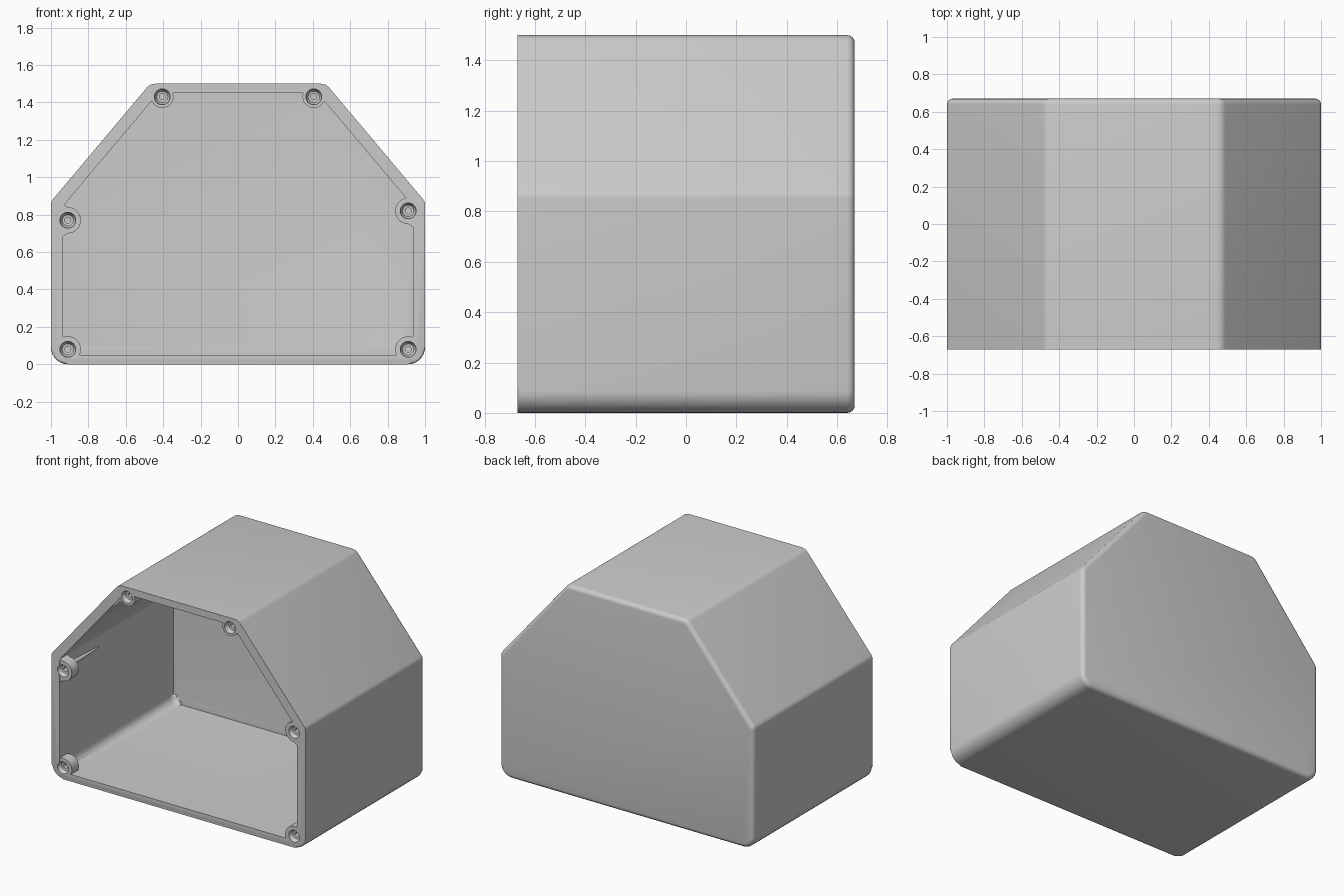
import bpy, bmesh, math
from mathutils import Vector, Matrix

cube = bpy.data.objects.get("Cube")
if cube:
    bpy.data.objects.remove(cube, do_unlink=True)

# Single grey plastic
grey = bpy.data.materials.new("light_grey_plastic")
grey.use_nodes = True
grey.diffuse_color = (0.6, 0.6, 0.6, 1)
grey.node_tree.nodes["Principled BSDF"].inputs["Base Color"].default_value = (0.6, 0.6, 0.6, 1)

FRONT, BACK = -0.67, 0.67


def finish(name, bm):
    bmesh.ops.recalc_face_normals(bm, faces=bm.faces)
    mesh = bpy.data.meshes.new(name)
    bm.to_mesh(mesh)
    bm.free()
    mesh.materials.append(grey)
    obj = bpy.data.objects.new(name, mesh)
    bpy.context.collection.objects.link(obj)
    return obj


def symmetric(half):
    """Counter-clockwise outline from its right half, bottom to top."""
    return half + [(-x, z) for x, z in reversed(half)]


def rounded(points, radii, steps=7):
    """Replace each corner of a convex outline by an arc."""
    result = []
    n = len(points)
    for i in range(n):
        p = Vector(points[i])
        to_prev = (Vector(points[i - 1]) - p).normalized()
        to_next = (Vector(points[(i + 1) % n]) - p).normalized()
        half = to_prev.angle(to_next) / 2
        r = radii[i]
        centre = p + (to_prev + to_next).normalized() * r / math.sin(half)
        start = p + to_prev * r / math.tan(half) - centre
        for k in range(steps + 1):
            turn = (math.pi - 2 * half) * k / steps
            result.append(centre + Matrix.Rotation(turn, 2) @ start)
    return result


def prism(name, outline, y0, y1, front_bevel=0, back_bevel=0):
    """Extrude an (x, z) outline along y, rounding the end rims."""
    bm = bmesh.new()
    ends = [[bm.verts.new((p[0], y, p[1])) for p in outline] for y in (y0, y1)]
    for ring in ends:
        bm.faces.new(ring)
    n = len(outline)
    for i in range(n):
        j = (i + 1) % n
        bm.faces.new((ends[0][i], ends[0][j], ends[1][j], ends[1][i]))
    for y, width in ((y0, front_bevel), (y1, back_bevel)):
        if width:
            rim = [e for e in bm.edges if all(abs(v.co.y - y) < 1e-5 for v in e.verts)]
            bmesh.ops.bevel(bm, geom=rim, offset=width, offset_type='OFFSET',
                            segments=4, profile=0.5, affect='EDGES')
    return finish(name, bm)


def lathe(name, x, z, profile, sides=24):
    """Closed solid of revolution about a y axis; profile holds (radius, y)."""
    bm = bmesh.new()
    rings = []
    for r, y in profile:
        rings.append([bm.verts.new((x + r * math.cos(a), y, z + r * math.sin(a)))
                      for a in (2 * math.pi * k / sides for k in range(sides))])
    for a, b in zip(rings, rings[1:]):
        for k in range(sides):
            m = (k + 1) % sides
            bm.faces.new((a[k], a[m], b[m], b[k]))
    bm.faces.new(rings[0])
    bm.faces.new(rings[-1])
    return finish(name, bm)


def combine(target, tool, operation):
    mod = target.modifiers.new("combine", 'BOOLEAN')
    mod.operation = operation
    mod.solver = 'EXACT'
    mod.object = tool
    bpy.context.view_layer.objects.active = target
    bpy.ops.object.modifier_apply(modifier=mod.name)
    bpy.data.objects.remove(tool, do_unlink=True)


# Hollow housing: six-sided shell, open at the front
outer = rounded(symmetric([(1, 0), (1, 0.87), (0.47, 1.5)]),
                [0.09, 0.05, 0.06, 0.06, 0.05, 0.09])
inner = rounded(symmetric([(0.935, 0.05), (0.935, 0.846), (0.426, 1.45)]),
                [0.06, 0.03, 0.03, 0.03, 0.03, 0.06])
housing = prism("housing", outer, FRONT, BACK, 0.014, 0.03)
cavity = prism("cavity_cutter", inner, FRONT - 0.1, BACK - 0.06, 0, 0.04)
combine(housing, cavity, 'DIFFERENCE')

# Screw bosses: x, z, radius, direction to the wall in degrees, flare, rib length
bosses = [
    (0.91, 0.08, 0.07, -45, 0.0, 0.12),
    (-0.91, 0.08, 0.07, 225, 0.0, 0.12),
    (0.91, 0.82, 0.07, 0, 0.03, 0.35),
    (-0.91, 0.77, 0.07, 180, 0.03, 0.35),
    (0.405, 1.43, 0.06, 65, 0.0, 0.12),
    (-0.405, 1.43, 0.06, 115, 0.0, 0.12),
]
for x, z, r, degrees, flare, rib_length in bosses:
    out = Vector((math.cos(math.radians(degrees)), math.sin(math.radians(degrees))))
    side = Vector((-out.y, out.x))
    centre = Vector((x, z))
    # Half round pad that flares into the wall
    outline = [centre + out * flare - side * (r + 0.02)]
    outline += [centre - r * (side * math.cos(a) + out * math.sin(a))
                for a in (math.pi * k / 14 for k in range(15))]
    outline += [centre + out * flare + side * (r + 0.02),
                centre + out * 0.05 + side * 0.03, centre + out * 0.05 - side * 0.03]
    combine(housing, prism("boss", outline, FRONT + 0.001, FRONT + 0.08), 'UNION')
    # Slim rib fading into the wall behind the boss
    root = centre + out * 0.02
    rib = lathe("boss_rib", root.x, root.y,
                [(0.025, FRONT + 0.06), (0.022, FRONT + 0.08),
                 (0.004, FRONT + 0.08 + rib_length)], 12)
    combine(housing, rib, 'UNION')

# Countersunk screw holes
for x, z, *_ in bosses:
    hole = lathe("screw_hole_cutter", x, z,
                 [(0.043, FRONT - 0.02), (0.042, FRONT + 0.012), (0.03, FRONT + 0.03),
                  (0.016, FRONT + 0.032), (0.016, FRONT + 0.07)])
    combine(housing, hole, 'DIFFERENCE')

# Smooth the rounded edges, keep the rims crisp
bpy.ops.object.select_all(action='DESELECT')
housing.select_set(True)
bpy.context.view_layer.objects.active = housing
bpy.ops.object.shade_smooth_by_angle(angle=math.radians(32))
